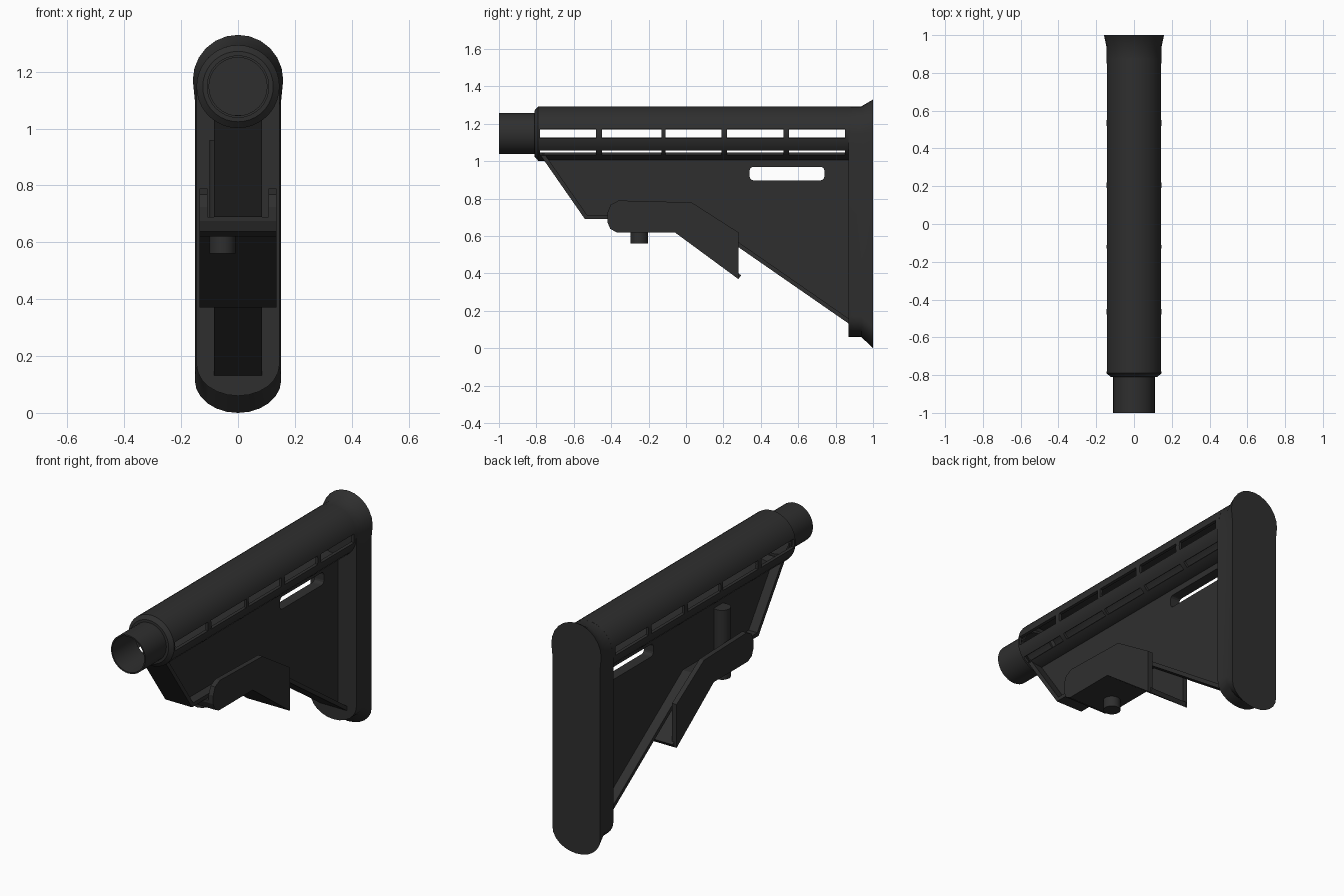
import bpy, bmesh, math
from mathutils import Vector

if "Cube" in bpy.data.objects:
    bpy.data.objects.remove(bpy.data.objects["Cube"])

mat = bpy.data.materials.new("dark grey polymer")
mat.diffuse_color = (0.028, 0.028, 0.028, 1)
mat.use_nodes = True
mat.node_tree.nodes["Principled BSDF"].inputs["Base Color"].default_value = mat.diffuse_color
CZ = 1.148  # height of the tube axis


def make(name, bm, recalc=True):
    if recalc:
        bmesh.ops.recalc_face_normals(bm, faces=bm.faces)
    me = bpy.data.meshes.new(name)
    bm.to_mesh(me)
    bm.free()
    me.materials.append(mat)
    ob = bpy.data.objects.new(name, me)
    bpy.context.collection.objects.link(ob)
    return ob


def activate(ob):
    bpy.ops.object.select_all(action='DESELECT')
    ob.select_set(True)
    bpy.context.view_layer.objects.active = ob


def apply_mod(ob, mod):
    activate(ob)
    bpy.ops.object.modifier_apply(modifier=mod.name)


def smooth(ob, deg=30):
    activate(ob)
    bpy.ops.object.shade_smooth_by_angle(angle=math.radians(deg))


def loft(name, rings, caps=True):
    bm = bmesh.new()
    vs = [[bm.verts.new(p) for p in r] for r in rings]
    n = len(vs[0])
    for a, b in zip(vs, vs[1:]):
        for i in range(n):
            bm.faces.new((a[i], b[i], b[(i + 1) % n], a[(i + 1) % n]))
    if caps:
        bm.faces.new(vs[0])
        bm.faces.new(vs[-1])
    return make(name, bm)


def prism(name, pts, x0, x1):
    """Side profile in (y, z) extruded across x."""
    return loft(name, [[(x, y, z) for y, z in pts] for x in (x0, x1)])


def ribbon(name, path, t, half):
    """Strip of thickness t on the left of a (y, z) path, across x."""
    p = [Vector(q) for q in path]
    nrm = []
    for a, b in zip(p, p[1:]):
        d = (b - a).normalized()
        nrm.append(Vector((-d.y, d.x)))
    off = []
    for i, q in enumerate(p):
        n0, n1 = nrm[max(i - 1, 0)], nrm[min(i, len(nrm) - 1)]
        off.append(q + (n0 + n1) * (t / (1 + n0.dot(n1))))
    return prism(name, [tuple(q) for q in p + off[::-1]], -half, half)


def shell(name, stations, angles, thick, skip=lambda y, a: False):
    """Revolved hollow skin; cells for which skip() holds are left open."""
    bm = bmesh.new()
    vs = [[bm.verts.new((r * math.cos(math.radians(a)), y,
                         CZ + r * math.sin(math.radians(a)))) for a in angles]
          for y, r in stations]
    n = len(angles)
    for j in range(len(stations) - 1):
        ym = (stations[j][0] + stations[j + 1][0]) / 2
        for i in range(n):
            k = (i + 1) % n
            am = (angles[i] + (angles[k] if k else angles[0] + 360)) / 2
            if not skip(ym, am):
                bm.faces.new((vs[j][i], vs[j + 1][i], vs[j + 1][k], vs[j][k]))
    bmesh.ops.delete(bm, geom=[v for v in bm.verts if not v.link_faces], context='VERTS')
    ob = make(name, bm, recalc=False)
    m = ob.modifiers.new("wall", 'SOLIDIFY')
    m.thickness, m.offset = thick, -1
    apply_mod(ob, m)
    smooth(ob)
    return ob


# Slotted upper body: two rows of five openings on each side
slots = [(-0.78, -0.48), (-0.45, -0.13), (-0.11, 0.19), (0.22, 0.52), (0.55, 0.85)]
right = [-90, -80, -71, -61, -52, -45, -38, -29, -19, -10, 0, 10, 20, 30, 40,
         50, 60, 70, 80, 90]
angles = right + [180 - a for a in right[-2:0:-1]]


def is_slot(y, a):
    a = 180 - a if a > 90 else a
    return any(s < y < e for s, e in slots) and (abs(a) < 10 or -52 < a < -38)


stations = [(-0.81, 0.107), (-0.809, 0.124), (-0.79, 0.146)]
stations += [(y, 0.146) for s in slots for y in s] + [(0.88, 0.146)]
shell("slotted_body", stations, angles, 0.016, is_slot)

# Front tube
shell("front_tube", [(-1.0, 0.11), (-0.79, 0.11)], [i * 11.25 for i in range(32)], 0.008)


# Butt pad: rounded slab flaring toward the back
def pad_ring(y, wt, top, w, bot, zb):
    pts, n = [], 12
    for i in range(n + 1):
        a = math.pi * i / n
        pts.append((wt * math.cos(a), y, top - wt + wt * math.sin(a)))
    pts.append((-w, y, top - wt - 0.07))
    for i in range(n + 1):
        a = math.pi * (1 + i / n)
        pts.append((w * math.cos(a), y, zb + (zb - bot) * math.sin(a)))
    pts.append((w, y, top - wt - 0.07))
    return pts


pad = loft("butt_pad", [pad_ring(0.87, 0.146, 1.294, 0.146, 0.06, 0.17),
                        pad_ring(0.938, 0.146, 1.294, 0.146, 0.06, 0.17),
                        pad_ring(1.0, 0.159, 1.33, 0.152, 0.0, 0.115)])
smooth(pad)

# Centre web with a rounded sling slot
edge = [(-0.78, 1.035), (-0.54, 0.69), (0.065, 0.69), (0.88, 0.125)]
web = prism("centre_web", [(-0.75, 1.012), (-0.53, 0.70), (0.07, 0.70),
                           (0.88, 0.14), (0.88, 1.012)], -0.03, 0.03)
hole = []
for cy, cz, a0 in ((0.72, 0.95, 0), (0.36, 0.95, 90), (0.36, 0.918, 180), (0.72, 0.918, 270)):
    for k in range(4):
        a = math.radians(a0 + 30 * k)
        hole.append((cy + 0.02 * math.cos(a), cz + 0.02 * math.sin(a)))
cutter = prism("slot_cutter", hole, -0.2, 0.2)
m = web.modifiers.new("slot", 'BOOLEAN')
m.operation, m.object, m.solver = 'DIFFERENCE', cutter, 'EXACT'
apply_mod(web, m)
bpy.data.objects.remove(cutter)

# Flange along the lower edge of the web
ribbon("web_flange", edge, 0.022, 0.085)

# Adjustment latch: two side plates and a bent floor
side = [(-0.06, 0.62), (-0.37, 0.62), (-0.405, 0.638), (-0.42, 0.675), (-0.42, 0.725),
        (-0.403, 0.768), (-0.36, 0.79), (0.03, 0.78), (0.28, 0.62), (0.28, 0.37)]
for tag, s in (("left", -1), ("right", 1)):
    prism("latch_plate_" + tag, side, s * 0.107, s * 0.136)
ribbon("latch_floor", [(-0.42, 0.69), (-0.42, 0.675), (-0.405, 0.638), (-0.37, 0.62),
                       (-0.06, 0.62), (0.28, 0.37)], 0.025, 0.12)

# Latch pin
ring = [(-0.055 + 0.046 * math.cos(i * math.pi / 12), -0.25 + 0.046 * math.sin(i * math.pi / 12))
        for i in range(24)]
smooth(loft("latch_pin", [[(x, y, z) for x, y in ring] for z in (0.56, 0.96)]))
